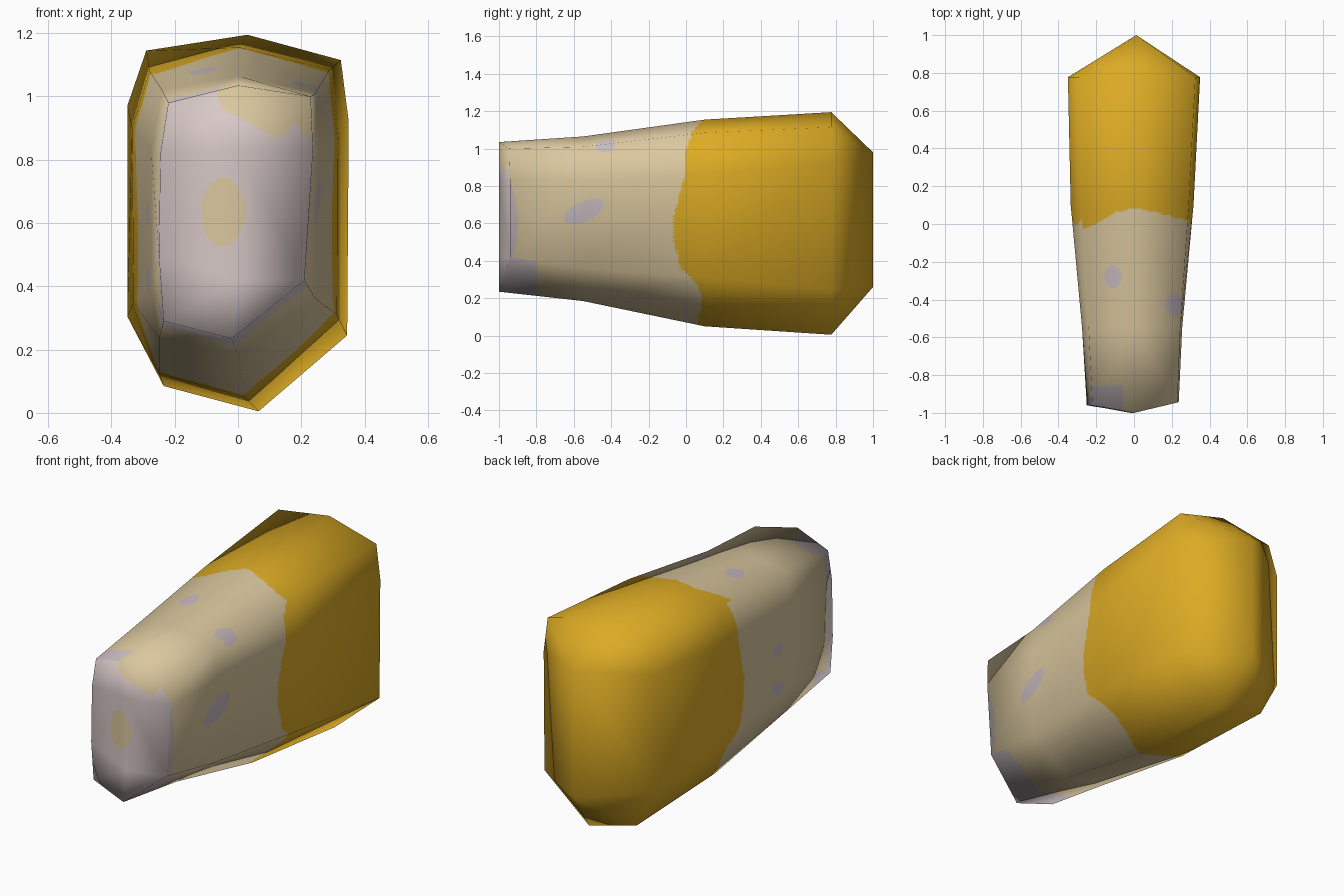
import bpy, bmesh, math
from mathutils import Vector
from mathutils.bvhtree import BVHTree
from mathutils.geometry import barycentric_transform

if "Cube" in bpy.data.objects:
    bpy.data.objects.remove(bpy.data.objects["Cube"])


def material(name, rgb):
    m = bpy.data.materials.new(name)
    m.diffuse_color = (*rgb, 1)
    m.use_nodes = True
    m.node_tree.nodes["Principled BSDF"].inputs["Base Color"].default_value = m.diffuse_color
    return m


mats = [material("golden yellow", (0.72, 0.41, 0.018)),
        material("tan", (0.70, 0.57, 0.34)),
        material("pale pink", (0.68, 0.58, 0.57)),
        material("lavender grey", (0.58, 0.50, 0.53))]

# Cross-sections (x, z), clockwise from the top, front to back
front = [(0, 1.035), (.23, 1.0), (.237, .83), (.21, .42), (-.02, .235),
         (-.235, .29), (-.25, .5), (-.245, .82), (-.22, .98)]
neck = [(0, 1.065), (.245, 1.01), (.255, .83), (.245, .36), (0, .185),
        (-.25, .235), (-.272, .4), (-.275, .83), (-.24, 1.02)]
waist = [(.005, 1.155), (.29, 1.085), (.315, .86), (.313, .31), (.02, .05),
         (-.25, .125), (-.33, .35), (-.335, .9), (-.28, 1.08)]
rear = [(.03, 1.195), (.325, 1.115), (.35, .92), (.345, .245), (.065, .005),
        (-.235, .085), (-.35, .305), (-.35, .97), (-.29, 1.145)]
front_y = [-1, -.945, -.94, -.94, -1, -.96, -.96, -.96, -.96]

# Vertical ridges that close both ends
T, B = 1.035, .235
nose = [(0, -1, T), (0, -1, T), (0, -1, .83), (0, -1, .42), (-.02, -1, B),
        (-.02, -1, B), (0, -1, .42), (0, -1, .83), (0, -1, T)]
tail = [(.012, 1, .98 if i not in (3, 4, 5, 6) else .26) for i in range(9)]
rings = [nose, [(x, y, z) for (x, z), y in zip(front, front_y)]]
rings += [[(x, y, z) for x, z in ring]
          for ring, y in ((neck, -.55), (waist, .1), (rear, .777))]
rings.append(tail)

# Coarse body skin
bm = bmesh.new()
vr = [[bm.verts.new(p) for p in ring] for ring in rings]
for a, b in zip(vr, vr[1:]):
    for i in range(9):
        j = (i + 1) % 9
        bm.faces.new((a[i], a[j], b[j], b[i]))
bmesh.ops.remove_doubles(bm, verts=bm.verts[:], dist=0.001)
bmesh.ops.triangulate(bm, faces=bm.faces[:])
bmesh.ops.recalc_face_normals(bm, faces=bm.faces[:])
bm.normal_update()
bm.faces.ensure_lookup_table()
tree = BVHTree.FromBMesh(bm)
tris = [[(v.co.copy(), v.normal.copy()) for v in f.verts] for f in bm.faces]

# Finer faces, same shape, so the colour borders can curve
bmesh.ops.subdivide_edges(bm, edges=bm.edges[:], cuts=36, use_grid_fill=True)
bm.normal_update()


def curve(points, t):
    """Piecewise linear lookup."""
    for (a, va), (b, vb) in zip(points, points[1:]):
        if t <= b:
            return va + (vb - va) * max(0, (t - a) / (b - a))
    return points[-1][1]


def oval(u, v, cu, cv, ru, rv, tilt=0):
    u, v = u - cu, v - cv
    c, s = math.cos(tilt), math.sin(tilt)
    return ((u * c + v * s) / ru) ** 2 + ((v * c - u * s) / rv) ** 2 < 1


side_border = [(.05, .06), (.2, .09), (.28, .055), (.37, -.03), (.5, -.065),
               (.62, -.07), (.85, -.01), (1.0, .0), (1.09, .035)]
top_border = [(-.32, -.035), (-.22, -.01), (-.1, .06), (0, .085),
              (.1, .065), (.28, .02)]
tan_edge = [(-.07, 1.02), (-.05, .96), (.05, .91), (.12, .868), (.15, .88),
            (.18, .92), (.22, .87), (.24, .84)]


def colour(c, n):
    x, y, z = c
    border = curve(top_border, x) if n.z > .5 else curve(side_border, z)
    if y > border:
        return 0
    if n.y < -.7:                                   # front face
        if oval(x, z, -.047, .635, .07, .107):
            return 1
        return 1 if x > -.07 and z > curve(tan_edge, x) else 2
    if n.z > .5:                                    # top spots and corner
        if oval(x, y, -.11, -.28, .047, .06) or oval(x, y, .215, -.43, .05, .055):
            return 3
        return 3 if x < -.06 and y < -.855 else 1
    if n.z < -.3:                                   # underside patch
        return 3 if y < -.8 else 1
    if x > 0:                                       # right side
        if oval(y, z, -.545, .665, .115, .052, .45) or oval(y, z, -.43, 1.01, .05, .03):
            return 3
        if z < .34 and y < -.79:
            return 3
        return 3 if oval(y, z, -.98, .6, .08, .25) else 1
    if oval(y, z, -.42, .63, .05, .04) or oval(y, z, -.42, .42, .07, .04, .4):
        return 3
    return 3 if y < -.91 or (z < .34 and y < -.8) else 1


for f in bm.faces:
    f.smooth = True
    f.material_index = colour(f.calc_center_median(), f.normal)

mesh = bpy.data.meshes.new("tapered_body")
bm.to_mesh(mesh)
bm.free()
for m in mats:
    mesh.materials.append(m)

# Smooth shading blended across the large coarse facets
normals = []
for v in mesh.vertices:
    _, _, index, _ = tree.find_nearest(v.co)
    (a, na), (b, nb), (c, nc) = tris[index]
    normals.append(barycentric_transform(v.co, a, b, c, na, nb, nc).normalized())
mesh.normals_split_custom_set_from_vertices(normals)

body = bpy.data.objects.new("tapered_body", mesh)
bpy.context.collection.objects.link(body)
